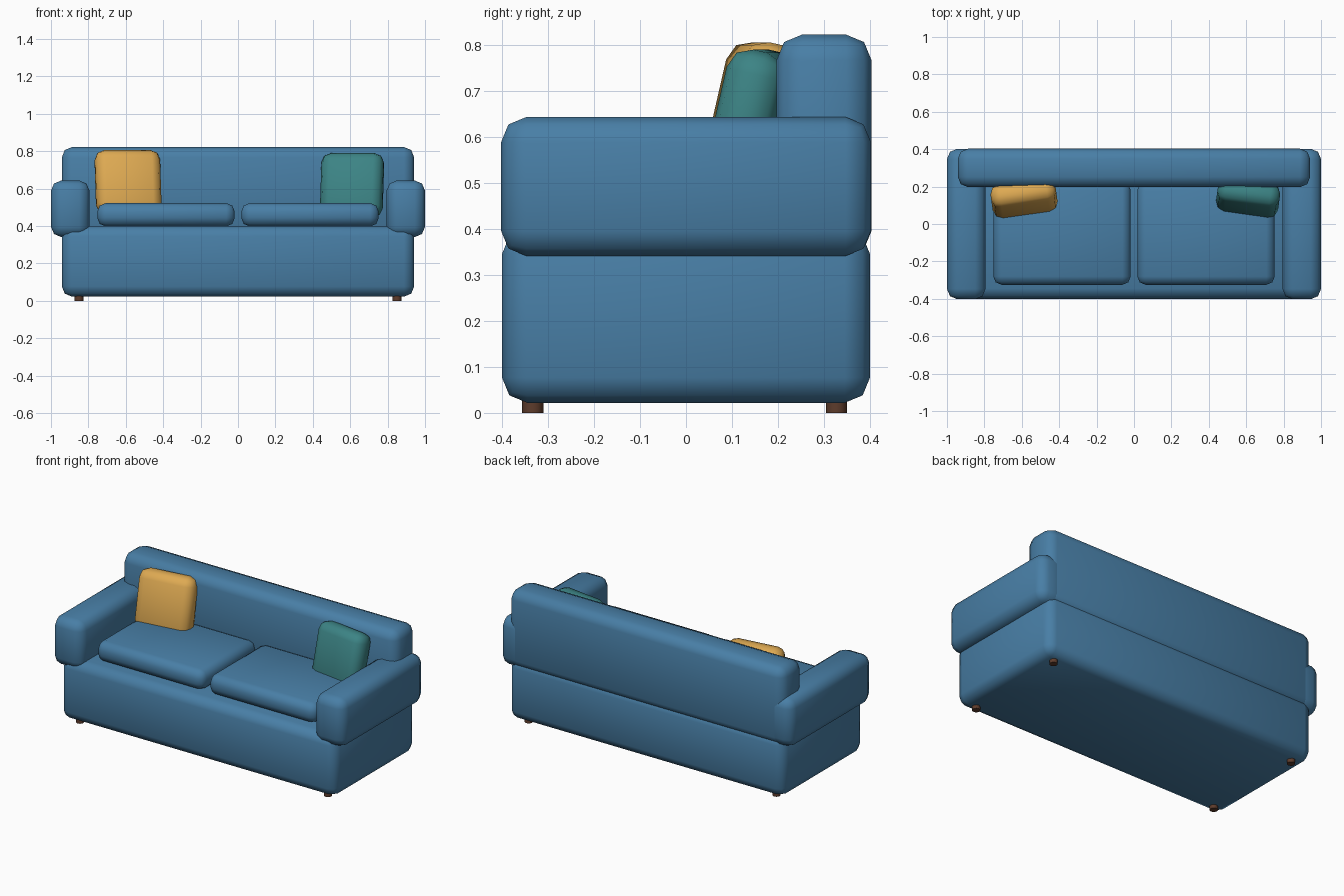
import bpy
from math import radians

cube = bpy.data.objects.get("Cube")
if cube:
    bpy.data.objects.remove(cube, do_unlink=True)


def material(name, rgb):
    mat = bpy.data.materials.new(name)
    mat.use_nodes = True
    mat.diffuse_color = (*rgb, 1)
    bsdf = next(n for n in mat.node_tree.nodes if n.type == 'BSDF_PRINCIPLED')
    bsdf.inputs["Base Color"].default_value = (*rgb, 1)
    return mat


blue = material("blue fabric", (0.065, 0.21, 0.38))
mustard = material("mustard fabric", (0.73, 0.40, 0.085))
teal = material("teal fabric", (0.045, 0.23, 0.235))
brown = material("brown wood", (0.11, 0.045, 0.025))


def soft_box(name, center, size, mat, bevel=0.055, rotation=(0, 0, 0)):
    """Box with rounded edges and smooth shading."""
    bpy.ops.mesh.primitive_cube_add(size=1, location=center)
    obj = bpy.context.object
    obj.name = name
    obj.scale = size
    bpy.ops.object.transform_apply(location=False, rotation=False, scale=True)
    obj.rotation_euler = [radians(a) for a in rotation]
    mod = obj.modifiers.new("rounded edges", 'BEVEL')
    mod.width = bevel
    mod.segments = 2
    obj.data.materials.append(mat)
    bpy.ops.object.shade_smooth()
    return obj


# Body
soft_box("base", (0, 0, 0.211), (1.884, 0.8, 0.378), blue)
soft_box("backrest", (0, 0.3, 0.581), (1.884, 0.206, 0.482), blue)

# Arms, seat cushions and legs on both sides
for side, s in (("left", 1), ("right", -1)):
    soft_box(side + "_arm", (s * 0.897, 0, 0.492), (0.206, 0.804, 0.302), blue)
    soft_box(side + "_seat_cushion", (s * 0.385, -0.05, 0.46),
             (0.735, 0.55, 0.124), blue, 0.045)
    for end, y in (("front", -0.333), ("back", 0.327)):
        bpy.ops.mesh.primitive_cylinder_add(
            vertices=12, radius=0.023, depth=0.04, location=(s * 0.85, y, 0.02))
        leg = bpy.context.object
        leg.name = f"{end}_{side}_leg"
        leg.data.materials.append(brown)
        bpy.ops.object.shade_smooth_by_angle(angle=radians(40))

# Throw pillows leaning on the backrest
soft_box("mustard_pillow", (-0.588, 0.14, 0.634), (0.35, 0.13, 0.345),
         mustard, 0.05, (-13, 0, 8))
soft_box("teal_pillow", (0.61, 0.14, 0.618), (0.335, 0.13, 0.345),
         teal, 0.05, (-13, 0, -8))
